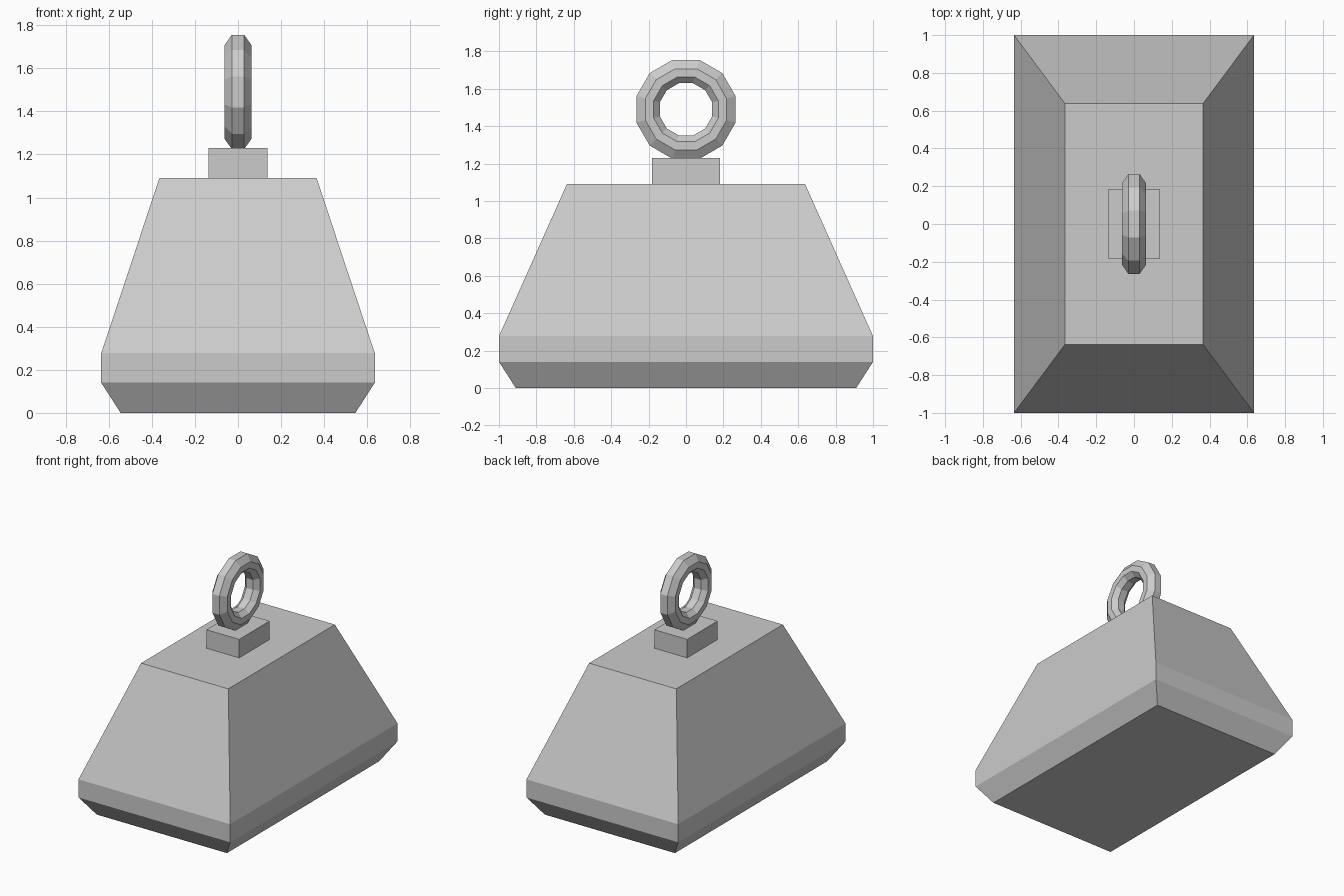
import bpy
import math

if "Cube" in bpy.data.objects:
    bpy.data.objects.remove(bpy.data.objects["Cube"])


def make_object(name, verts, faces):
    mesh = bpy.data.meshes.new(name)
    mesh.from_pydata(verts, [], faces)
    mesh.update()
    obj = bpy.data.objects.new(name, mesh)
    bpy.context.collection.objects.link(obj)
    return obj


def stacked_block(name, levels):
    """Closed solid from rectangles given as (half x, half y, z)."""
    verts = [(sx * hx, sy * hy, z) for hx, hy, z in levels
             for sx, sy in ((-1, -1), (1, -1), (1, 1), (-1, 1))]
    faces = [(3, 2, 1, 0)]
    for b in range(0, 4 * (len(levels) - 1), 4):
        for i in range(4):
            j = (i + 1) % 4
            faces.append((b + i, b + j, b + 4 + j, b + 4 + i))
    top = 4 * (len(levels) - 1)
    faces.append(tuple(range(top, top + 4)))
    return make_object(name, verts, faces)


def faceted_ring(name, centre_z, profile, sides):
    """Spin a closed (x, apothem) profile about the x axis, flat side up."""
    verts, faces = [], []
    n = len(profile)
    for s in range(sides):
        a = 2 * math.pi * (s + 0.5) / sides
        for x, apothem in profile:
            r = apothem / math.cos(math.pi / sides)
            verts.append((x, r * math.cos(a), centre_z + r * math.sin(a)))
    for s in range(sides):
        t = (s + 1) % sides
        for i in range(n):
            j = (i + 1) % n
            faces.append((s * n + i, s * n + j, t * n + j, t * n + i))
    return make_object(name, verts, faces)


# Tapered weight body with chamfered foot
stacked_block("weight_body", [(0.545, 0.91, 0), (0.635, 1.0, 0.14),
                              (0.635, 1.0, 0.277), (0.365, 0.637, 1.09)])

# Mounting block under the ring
stacked_block("ring_mount", [(0.137, 0.182, 1.09), (0.137, 0.182, 1.23)])

# Lifting ring with eight-sided section
half = [(0.029, 0.265), (0.063, 0.217), (0.063, 0.173), (0.029, 0.14)]
section = half + [(-x, r) for x, r in reversed(half)]
faceted_ring("lifting_ring", 1.49, section[::-1], 12)
